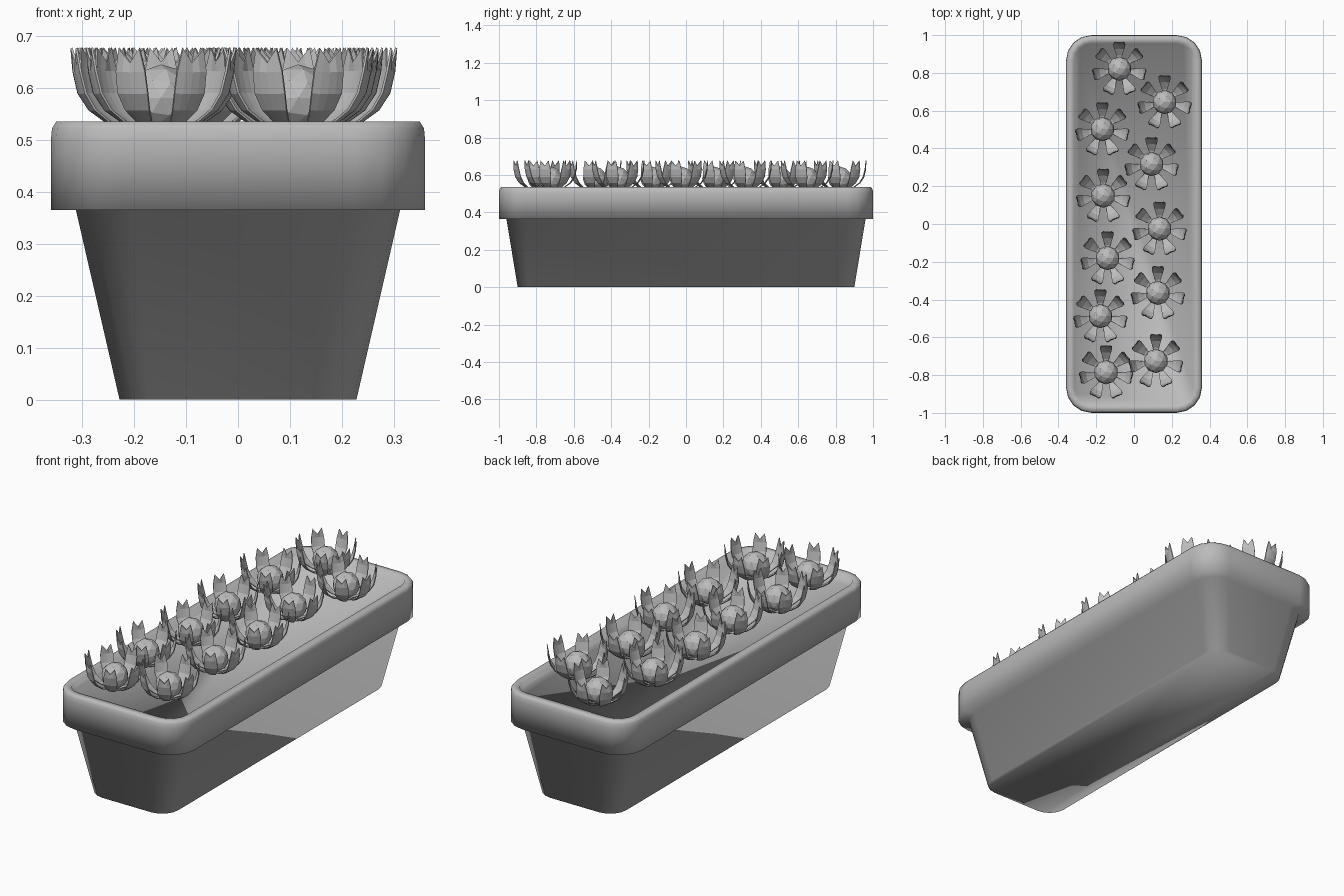
import bpy, bmesh, math
from mathutils import Vector, Matrix

if "Cube" in bpy.data.objects:
    bpy.data.objects.remove(bpy.data.objects["Cube"])

grey = bpy.data.materials.new("plain grey")
grey.diffuse_color = (0.5, 0.5, 0.5, 1)
grey.use_nodes = True
grey.node_tree.nodes["Principled BSDF"].inputs["Base Color"].default_value = grey.diffuse_color


def finish(name, bm, smooth=False):
    bmesh.ops.recalc_face_normals(bm, faces=bm.faces)
    for f in bm.faces:
        f.smooth = smooth
    me = bpy.data.meshes.new(name)
    bm.to_mesh(me)
    bm.free()
    ob = bpy.data.objects.new(name, me)
    bpy.context.collection.objects.link(ob)
    me.materials.append(grey)
    return ob


def ring(bm, hx, hy, r, z, steps=4):
    """Rounded rectangle of vertices."""
    out = []
    for k, (sx, sy) in enumerate([(1, 1), (-1, 1), (-1, -1), (1, -1)]):
        for i in range(steps + 1):
            a = math.radians(90 * (k + i / steps))
            out.append(bm.verts.new((sx * (hx - r) + r * math.cos(a),
                                     sy * (hy - r) + r * math.sin(a), z)))
    return out


def loft(name, rings):
    """Closed skin through the rings, smooth all over."""
    bm = bmesh.new()
    loops = [ring(bm, *r) for r in rings]
    for a, b in zip(loops, loops[1:]):
        n = len(a)
        for i in range(n):
            bm.faces.new((a[i], a[(i + 1) % n], b[(i + 1) % n], b[i]))
    bm.faces.new(loops[0])
    bm.faces.new(loops[-1])
    return finish(name, bm, True)


# Planter in one skin: base, tapered wall, thick rounded rim, soil level
loft("planter", [(0.228, 0.90, 0.09, 0), (0.312, 0.96, 0.11, 0.365),
                 (0.36, 1.0, 0.135, 0.365), (0.36, 1.0, 0.135, 0.50),
                 (0.358, 0.998, 0.133, 0.522), (0.350, 0.990, 0.125, 0.535),
                 (0.318, 0.958, 0.09, 0.535), (0.310, 0.950, 0.08, 0.512)])


def add_petal(bm, turn):
    # rows from base to tip: distance, height, half width
    rows = [(0.020, 0.512, 0.005), (0.075, 0.531, 0.015), (0.110, 0.556, 0.026),
            (0.131, 0.588, 0.032), (0.141, 0.630, 0.031), (0.142, 0.662, 0.022)]
    cols = [-1, -0.5, 0, 0.5, 1]
    teeth = [0.013, 0.000, -0.014, 0.000, 0.013]   # two prongs, notched middle
    rot = Matrix.Rotation(turn, 3, 'Z')
    sides = []
    for off in (0, 0.004):                       # outer and inner skin
        grid = []
        for j, (d, z, w) in enumerate(rows):
            line = []
            for c, t in zip(cols, teeth):
                tip = t if j == len(rows) - 1 else 0
                cup = 0.12 * w * c * c           # edges curl inwards
                p = Vector((d - cup - off + 0.3 * tip, c * w,
                            z + tip + 0.3 * cup + off * 0.5))
                line.append(bm.verts.new(rot @ p))
            grid.append(line)
        sides.append(grid)
    nr, nc = len(rows), len(cols)
    for g in sides:
        for j in range(nr - 1):
            for i in range(nc - 1):
                bm.faces.new((g[j][i], g[j][i + 1], g[j + 1][i + 1], g[j + 1][i]))
    border = ([(0, i) for i in range(nc)] + [(j, nc - 1) for j in range(1, nr)]
              + [(nr - 1, i) for i in range(nc - 2, -1, -1)]
              + [(j, 0) for j in range(nr - 2, 0, -1)])
    o, n = sides
    for (a, b), (c, d) in zip(border, border[1:] + border[:1]):
        bm.faces.new((o[a][b], o[c][d], n[c][d], n[a][b]))


# Flower: seven cupped petals around a faceted ball
bm = bmesh.new()
for k in range(7):
    add_petal(bm, math.pi / 2 + k * math.tau / 7)
bmesh.ops.create_icosphere(bm, subdivisions=2, radius=0.064,
                           matrix=Matrix.Translation((0, 0, 0.581)))
flower = finish("flower_1", bm)

# Eleven flowers in two loose rows
spots = [(-0.078, 0.822), (0.162, 0.645), (-0.168, 0.502), (0.093, 0.317),
         (-0.163, 0.15), (0.135, -0.025), (-0.14, -0.181), (0.126, -0.365),
         (-0.178, -0.488), (-0.148, -0.785), (0.116, -0.725)]
for i, (x, y) in enumerate(spots):
    ob = flower
    if i:
        ob = bpy.data.objects.new(f"flower_{i + 1}", flower.data)
        bpy.context.collection.objects.link(ob)
    ob.location = (x, y, 0)
